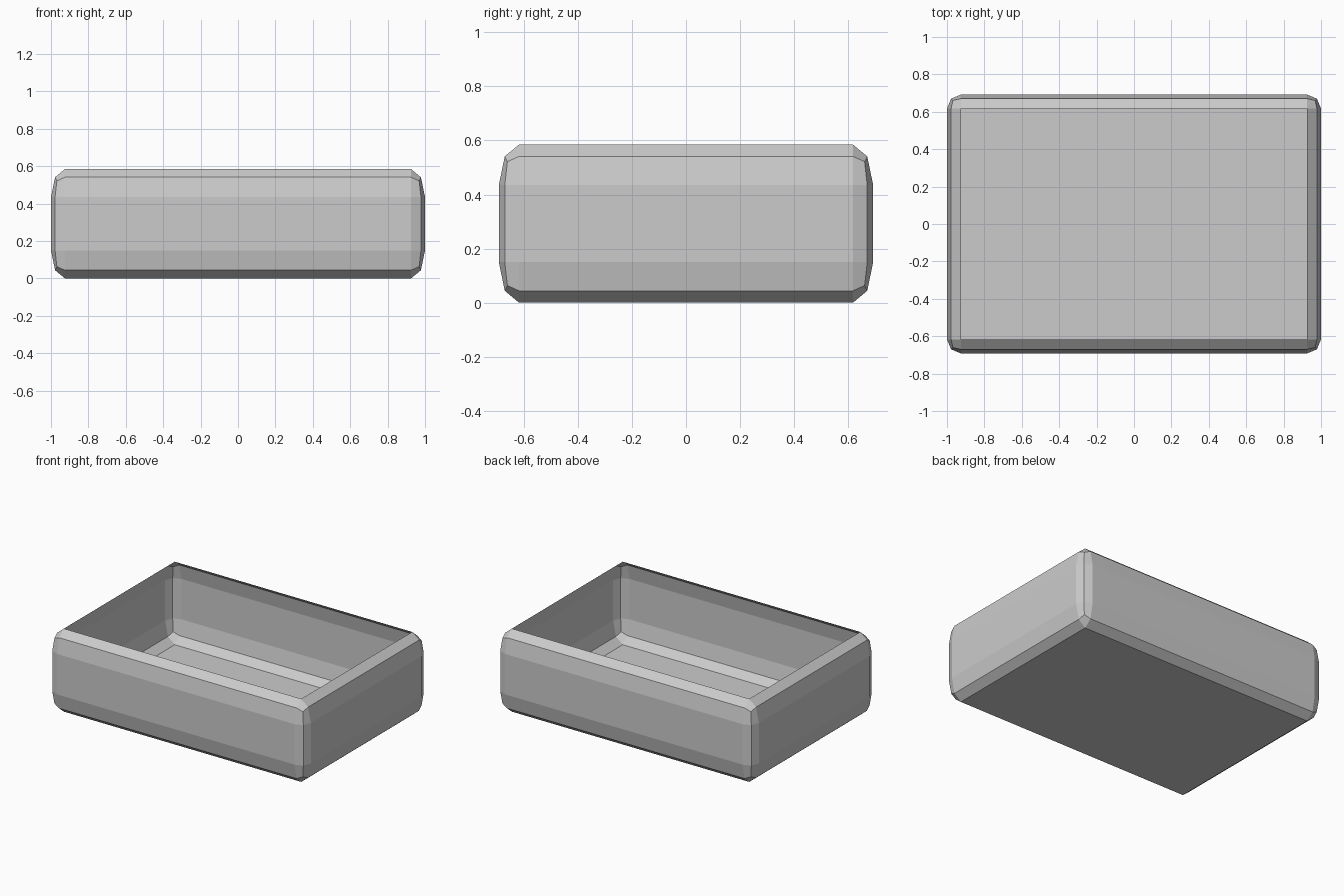
import bpy
import bmesh

old = bpy.data.objects.get("Cube")
if old:
    bpy.data.objects.remove(old, do_unlink=True)

# Plain grey finish
grey = bpy.data.materials.new("plain grey")
grey.use_nodes = True
colour = (0.6, 0.6, 0.6, 1)
grey.diffuse_color = colour
grey.node_tree.nodes["Principled BSDF"].inputs["Base Color"].default_value = colour

WIDTH, DEPTH, HEIGHT = 2.0, 1.384, 0.585
ROUND = 0.075
STRETCH = 2.0  # the rounding is twice as tall as it is wide

# Rounded block, bevelled at reduced height and then stretched upwards
bm = bmesh.new()
bmesh.ops.create_cube(bm, size=1)
bmesh.ops.scale(bm, vec=(WIDTH, DEPTH, HEIGHT / STRETCH), verts=bm.verts)
bmesh.ops.bevel(bm, geom=bm.edges[:], offset=ROUND, offset_type='OFFSET',
                segments=2, profile=0.5, affect='EDGES')
bmesh.ops.scale(bm, vec=(1, 1, STRETCH), verts=bm.verts)
bmesh.ops.translate(bm, vec=(0, 0, HEIGHT / 2), verts=bm.verts)

# Open the top, leaving a thin-walled tray
bm.normal_update()
lid = [f for f in bm.faces if f.normal.z > 0.99]
bmesh.ops.delete(bm, geom=lid, context='FACES')

mesh = bpy.data.meshes.new("open_tray")
bm.to_mesh(mesh)
bm.free()
mesh.materials.append(grey)
tray = bpy.data.objects.new("open_tray", mesh)
bpy.context.collection.objects.link(tray)
